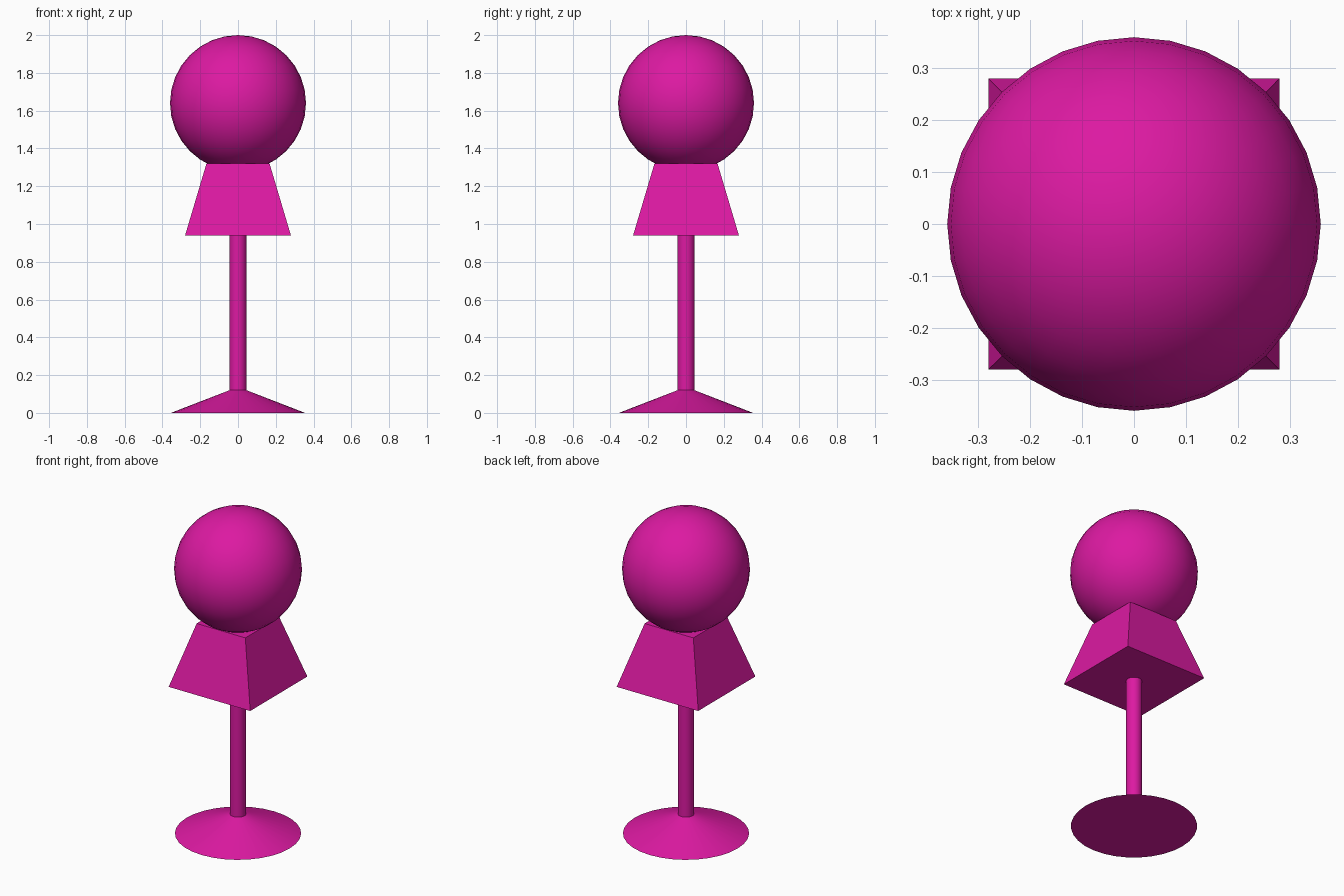
import bpy
from math import radians, sqrt

if "Cube" in bpy.data.objects:
    bpy.data.objects.remove(bpy.data.objects["Cube"])

magenta = bpy.data.materials.new("magenta")
magenta.diffuse_color = (0.72, 0.01, 0.36, 1)
magenta.use_nodes = True
magenta.node_tree.nodes["Principled BSDF"].inputs["Base Color"].default_value = magenta.diffuse_color


def finish(name, angle=None):
    obj = bpy.context.object
    obj.name = name
    obj.data.materials.append(magenta)
    if angle:
        bpy.ops.object.shade_smooth_by_angle(angle=radians(angle))
    return obj


def frustum(name, sides, r_bottom, r_top, z0, z1, angle=None, turn=0):
    """Straight or tapered column between two heights."""
    bpy.ops.mesh.primitive_cone_add(
        vertices=sides, radius1=r_bottom, radius2=r_top, depth=z1 - z0,
        location=(0, 0, (z0 + z1) / 2), rotation=(0, 0, turn))
    return finish(name, angle)


# Low conical foot
frustum("base", 32, 0.355, 0.045, 0, 0.12, 15)

# Thin round stem
frustum("stem", 32, 0.045, 0.045, 0.12, 0.94, 30)

# Square tapered body
frustum("body", 4, 0.28 * sqrt(2), 0.167 * sqrt(2), 0.94, 1.32, turn=radians(45))

# Ball on top, slightly sunk into the body
bpy.ops.mesh.primitive_uv_sphere_add(segments=32, ring_count=16, radius=0.36,
                                     location=(0, 0, 1.64))
finish("ball", 30)
